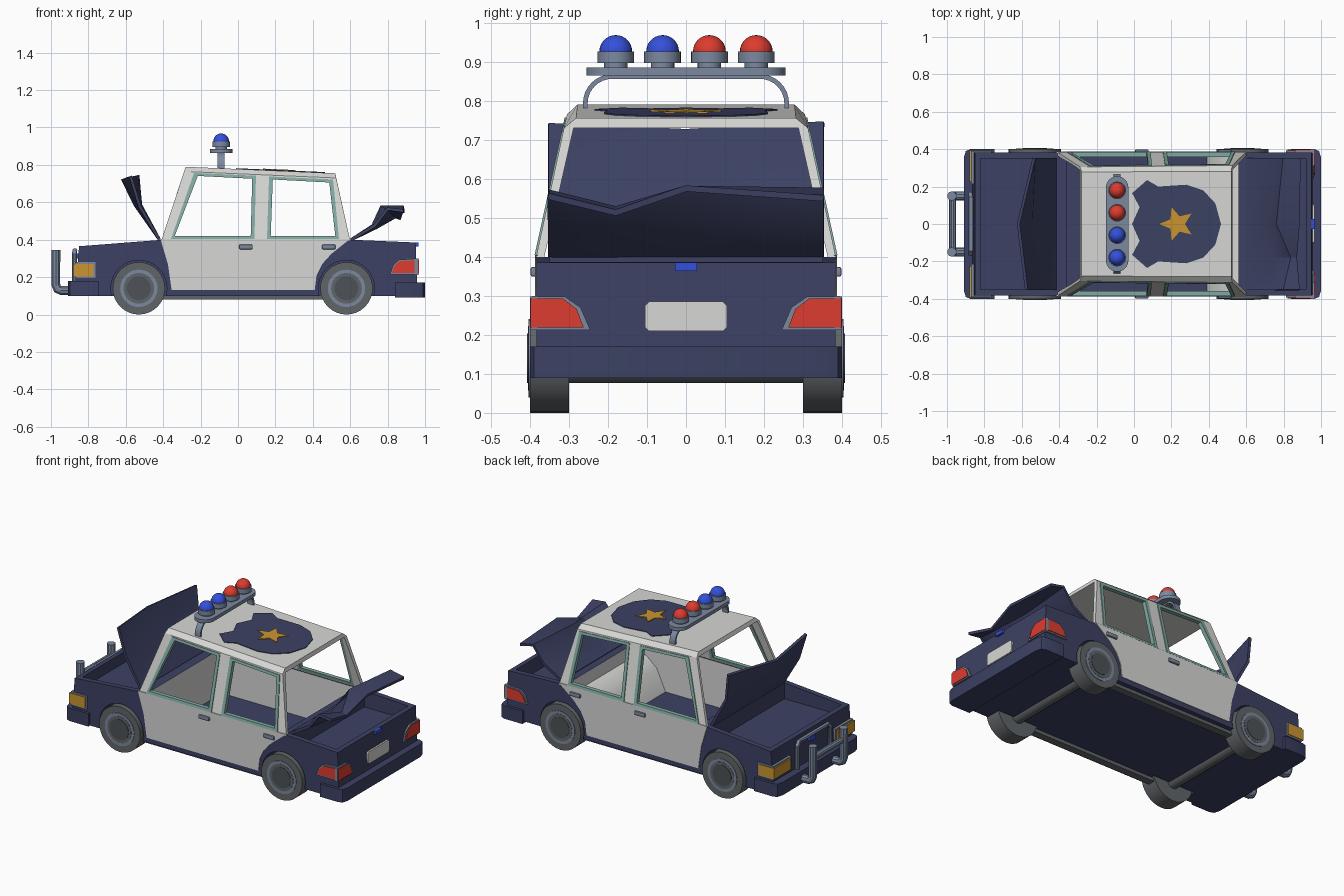
import bpy, bmesh, math
from mathutils import Vector, Matrix

if "Cube" in bpy.data.objects:
    bpy.data.objects.remove(bpy.data.objects["Cube"])

def material(name, r, g, b):
    m = bpy.data.materials.new(name)
    m.diffuse_color = (r, g, b, 1)
    m.use_nodes = True
    m.node_tree.nodes["Principled BSDF"].inputs["Base Color"].default_value = m.diffuse_color
    return m

NAVY = material("navy paint", .045, .053, .125)
WHITE = material("white paint", .68, .68, .67)
TEAL = material("teal trim", .22, .40, .36)
STEEL = material("blue grey metal", .20, .25, .35)
RED = material("red lamp", .72, .045, .028)
BLUE = material("blue lamp", .035, .08, .70)
GOLD = material("amber gold", .60, .30, .03)
TYRE = material("tyre grey", .12, .13, .14)
HUB = material("hub grey", .075, .085, .095)

def finish(name, bm, mat):
    bmesh.ops.recalc_face_normals(bm, faces=bm.faces)
    me = bpy.data.meshes.new(name)
    bm.to_mesh(me)
    bm.free()
    me.materials.append(mat)
    ob = bpy.data.objects.new(name, me)
    bpy.context.collection.objects.link(ob)
    return ob

def prism(name, pts, axis, lo, hi, mat, lift=None, bevel=0):
    """Extrude a 2D outline along an axis; lift(x) shears it upward."""
    put = {'x': lambda a, b, d: (d, a, b), 'y': lambda a, b, d: (a, d, b),
           'z': lambda a, b, d: (a, b, d + (lift(a) if lift else 0))}[axis]
    bm = bmesh.new()
    A = [bm.verts.new(put(a, b, lo)) for a, b in pts]
    B = [bm.verts.new(put(a, b, hi)) for a, b in pts]
    bm.faces.new(A)
    bm.faces.new(B)
    n = len(pts)
    for i in range(n):
        bm.faces.new((A[i], A[(i + 1) % n], B[(i + 1) % n], B[i]))
    if bevel:
        bmesh.ops.bevel(bm, geom=bm.edges[:], offset=bevel, segments=2, affect='EDGES', profile=.5)
    return finish(name, bm, mat)

def box(name, x, y, z, mat, bevel=0):
    return prism(name, [(x[0], z[0]), (x[1], z[0]), (x[1], z[1]), (x[0], z[1])],
                 'y', y[0], y[1], mat, bevel=bevel)

def hull(name, pts, mat):
    bm = bmesh.new()
    for p in pts:
        bm.verts.new(p)
    bmesh.ops.convex_hull(bm, input=bm.verts[:])
    bmesh.ops.dissolve_limit(bm, angle_limit=.005, verts=bm.verts[:], edges=bm.edges[:])
    return finish(name, bm, mat)

def cyl(name, c, r, depth, axis, mat, seg=32):
    rot = Matrix.Rotation(math.pi / 2, 4, 'X') if axis == 'y' else Matrix()
    bm = bmesh.new()
    bmesh.ops.create_cone(bm, cap_ends=True, segments=seg, radius1=r, radius2=r, depth=depth,
                          matrix=Matrix.Translation(c) @ rot)
    return finish(name, bm, mat)

def tube(name, pts, r, mat):
    cu = bpy.data.curves.new(name, 'CURVE')
    cu.dimensions = '3D'
    cu.bevel_depth, cu.bevel_resolution, cu.use_fill_caps = r, 3, True
    sp = cu.splines.new('POLY')
    sp.points.add(len(pts) - 1)
    for p, q in zip(sp.points, pts):
        p.co = (*q, 1)
    ob = bpy.data.objects.new(name, cu)
    bpy.context.collection.objects.link(ob)
    me = bpy.data.meshes.new_from_object(ob.evaluated_get(bpy.context.evaluated_depsgraph_get()))
    bpy.data.objects.remove(ob)
    me.materials.clear()
    me.materials.append(mat)
    ob = bpy.data.objects.new(name, me)
    bpy.context.collection.objects.link(ob)

def cut(ob, cutter):
    m = ob.modifiers.new("cut", 'BOOLEAN')
    m.operation, m.solver, m.object = 'DIFFERENCE', 'EXACT', cutter
    bpy.context.view_layer.objects.active = ob
    bpy.ops.object.modifier_apply(modifier=m.name)
    bpy.data.objects.remove(cutter)

WHEELS = (-.53, .58)
SIDES = (-1, 1)

# Lower body with wheel arches, engine bay, trunk and cabin hollow
body = prism("lower_body", [(-.87, .10), (-.85, .365), (-.40, .40), (.60, .40), (.95, .385), (.96, .10)],
             'y', -.383, .383, NAVY)
cut(body, box("cutter", (-.82, -.43), (-.35, .35), (.30, .6), NAVY))
cut(body, box("cutter", (.62, .92), (-.35, .35), (.30, .6), NAVY))
cut(body, prism("cutter", [(-.36, .12), (.39, .12), (.45, .25), (.52, .31), (.56, .32), (.56, .5), (-.36, .5)],
                'y', -.357, .357, NAVY))
for wx in WHEELS:
    for s in SIDES:
        cut(body, cyl("cutter", (wx, s * .40, .14), .15, .22, 'y', NAVY))
# White cabin lining, navy floor
body.data.materials.append(WHITE)
for f in body.data.polygons:
    c, n = f.center, f.normal
    arch = min(math.hypot(c.x - w, c.z - .14) for w in WHEELS) < .158
    if -.38 < c.x < .58 and .125 < c.z < .395 and abs(c.y) < .37 and not arch:
        f.material_index = 1

# Cabin shell: tapered block, hollowed, with window openings
def roof_z(x):
    return .79 - .0437 * (x + .28)

def side_y(z):
    return .385 - .08 * (z - .4) / .365

cabin = hull("cabin", [(x, s * y, z) for s in SIDES for x, y, z in (
    (-.41, .385, .395), (.60, .385, .395), (-.288, .305, .765), (.525, .3127, .73),
    (-.28, .278, .79), (.52, .282, .755))], WHITE)
cut(cabin, hull("cutter", [(x, s * y, z) for s in SIDES for x in (-1, 1)
                           for y, z in ((.382, .30), (.288, roof_z(x) - .025))], WHITE))
WINDOWS = [[(-.358, .405), (.088, .405), (.096, .742), (-.235, .757)],
           [(.155, .405), (.54, .405), (.508, .722), (.166, .738)]]
for k, win in enumerate(WINDOWS):
    cut(cabin, prism("cutter", win, 'y', -.6, .6, WHITE))
    cx = sum(p[0] for p in win) / 4
    inner = [(x - math.copysign(.02, x - cx), z - math.copysign(.016, z - .57)) for x, z in win]
    # Teal frames around each side window
    for s in SIDES:
        bm = bmesh.new()
        loops = [[bm.verts.new((x, s * (side_y(z) + d), z)) for x, z in pts]
                 for pts, d in ((win, .004), (inner, .004), (inner, -.022), (win, -.022))]
        for a in range(4):
            A, B = loops[a], loops[(a + 1) % 4]
            for i in range(4):
                j = (i + 1) % 4
                bm.faces.new((A[i], A[j], B[j], B[i]))
        finish("window_frame", bm, TEAL)

# White door panels, handles, underside rails
DOOR = [(-.415, .405), (-.375, .27), (-.355, .13), (.41, .13), (.42, .21), (.45, .27), (.50, .325), (.60, .405)]
for s in SIDES:
    prism("door_panel", DOOR, 'y', s * .379, s * .387, WHITE)
    for hx in (.042, .485):
        box("door_handle", (hx - .036, hx + .036), (s * .383, s * .398), (.349, .374), STEEL, bevel=.005)
    box("side_rail", (-.42, .46), (s * .31, s * .355), (.08, .105), TYRE)

# Crumpled open lids: rows run from the hinge to the free edge
def lid(name, ys, rows):
    bm = bmesh.new()
    grid = [[bm.verts.new((x, y, z)) for y, (x, z) in zip(ys, row)] for row in rows]
    for A, B in zip(grid, grid[1:]):
        for i in range(len(ys) - 1):
            bm.faces.new((A[i], A[i + 1], B[i + 1], B[i]))
    ob = finish(name, bm, NAVY)
    m = ob.modifiers.new("thickness", 'SOLIDIFY')
    m.thickness, m.offset = .016, 0
    bpy.context.view_layer.objects.active = ob
    bpy.ops.object.modifier_apply(modifier=m.name)

lid("hood_lid", (-.353, 0, .353), [
    [(-.42, .40)] * 3,
    [(-.525, .578), (-.55, .585), (-.52, .585)],
    [(-.575, .74), (-.618, .725), (-.535, .745)]])
lid("trunk_lid", (-.353, -.18, 0, .353), [
    [(.605, .40)] * 4,
    [(.73, .475), (.74, .465), (.72, .475), (.73, .475)],
    [(.80, .565), (.84, .522), (.765, .575), (.80, .57)],
    [(.885, .555), (.87, .513), (.885, .575), (.89, .55)]])

# Bumpers with rounded corners
for name, xa, xb, z in (("front_bumper", -.745, -.91, (.10, .18)), ("rear_bumper", .84, 1.0, (.09, .17))):
    d = math.copysign(.035, xb)
    prism(name, [(xa, -.40), (xb - d, -.40), (xb - d * .3, -.39), (xb, -.355),
                 (xb, .355), (xb - d * .3, .39), (xb - d, .40), (xa, .40)], 'z', z[0], z[1], NAVY)

# Push bar and grille guard
for s in SIDES:
    y = s * .15
    tube("push_bar_post", [(-.88, y, .128), (-.945, y, .128), (-.965, y, .136), (-.974, y, .16),
                           (-.974, y, .335), (-.974, y, .345)], .025, STEEL)
tube("push_bar_crossbar", [(-.97, -.15, .27), (-.97, .15, .27)], .018, STEEL)
tube("grille_guard", [(-.875, -.16, .17), (-.875, -.16, .32), (-.872, -.14, .343),
                      (-.872, .14, .343), (-.875, .16, .32), (-.875, .16, .17)], .013, STEEL)
box("front_badge", (-.872, -.85), (-.028, .028), (.30, .325), BLUE)

# Headlights and tail lights wrapping round the corners
REAR = [(.40, .298), (.31, .298), (.27, .27), (.245, .212), (.40, .212)]
REAR_IN = [(.398, .293), (.315, .293), (.28, .266), (.262, .219), (.398, .219)]
FLANK = [(.812, .215), (.83, .265), (.86, .293), (.966, .30), (.966, .215)]
FLANK_IN = [(.822, .223), (.838, .262), (.864, .286), (.968, .292), (.968, .223)]
for s in SIDES:
    box("headlight_frame", (-.872, -.762), (s * .215, s * .39), (.195, .28), STEEL)
    box("headlight", (-.88, -.772), (s * .228, s * .394), (.204, .271), GOLD)
    prism("tail_light_frame", [(s * a, b) for a, b in REAR], 'x', .945, .963, STEEL)
    prism("tail_light", [(s * a, b) for a, b in REAR_IN], 'x', .95, .968, RED)
    prism("tail_light_side_frame", FLANK, 'y', s * .38, s * .394, STEEL)
    prism("tail_light_side", FLANK_IN, 'y', s * .385, s * .399, RED)
prism("rear_plate", [(-.105, .22), (-.095, .21), (.095, .21), (.105, .22), (.105, .275), (.095, .285),
                     (-.095, .285), (-.105, .275)], 'x', .945, .964, WHITE)
box("trunk_latch", (.94, .965), (-.028, .028), (.364, .385), BLUE)

# Wheels and axles
for wx in WHEELS:
    cyl("axle", (wx, 0, .115), .038, .62, 'y', TYRE, 16)
    for s in SIDES:
        cyl("tyre", (wx, s * .35, .14), .14, .10, 'y', TYRE)
        cyl("wheel_rim", (wx, s * .36, .14), .10, .086, 'y', STEEL)
        cyl("wheel_dish", (wx, s * .36, .14), .082, .089, 'y', TYRE)
        cyl("hub_cap", (wx, s * .36, .14), .064, .094, 'y', HUB)

# Roof shield and star
half = [(-.01, 0), (.03, .09), (-.01, .165), (.07, .235), (.13, .20), (.20, .205), (.28, .21),
        (.37, .18), (.435, .11), (.465, 0)]
prism("roof_shield", half + [(x, -y) for x, y in half[-2:0:-1]], 'z', -.004, .004, NAVY, roof_z)
star = [(.23 + r * math.cos(a), r * math.sin(a)) for i in range(10)
        for r, a in [((.095, .043)[i % 2], math.pi * (1 + i / 5))]]
prism("roof_star", star, 'z', 0, .008, GOLD, roof_z)

# Light bar: arched bracket, rounded plate, four lamps
def arch(y, z, r):
    q = [(y - r + r * math.cos(a), z - r + r * math.sin(a)) for a in (math.pi * i / 16 for i in range(9))]
    return [(y, .77)] + q + [(-a, b) for a, b in q[::-1]] + [(-y, .77)]
prism("light_bar_bracket", arch(.264, .868, .075) + arch(.252, .856, .063)[::-1], 'x', -.11, -.072, STEEL)
cap = [(-.09 + .06 * math.cos(a), .195 + .06 * math.sin(a)) for a in (math.pi * i / 12 for i in range(13))]
prism("light_bar_plate", cap + [(-.18 - x, -y) for x, y in cap], 'z', .864, .885, STEEL)
for y, mat in ((-.18, BLUE), (-.06, BLUE), (.06, RED), (.18, RED)):
    cyl("lamp_neck", (-.09, y, .89), .03, .016, 'z', STEEL, 24)
    cyl("lamp_base", (-.09, y, .911), .047, .03, 'z', STEEL, 24)
    bm = bmesh.new()
    bmesh.ops.create_uvsphere(bm, u_segments=24, v_segments=14, radius=.042,
                              matrix=Matrix.Translation((-.09, y, .926)))
    finish("lamp_dome", bm, mat)

# Smooth rounded parts, keep hard edges
bpy.ops.object.select_all(action='SELECT')
bpy.context.view_layer.objects.active = body
bpy.ops.object.shade_smooth_by_angle(angle=math.radians(30))
